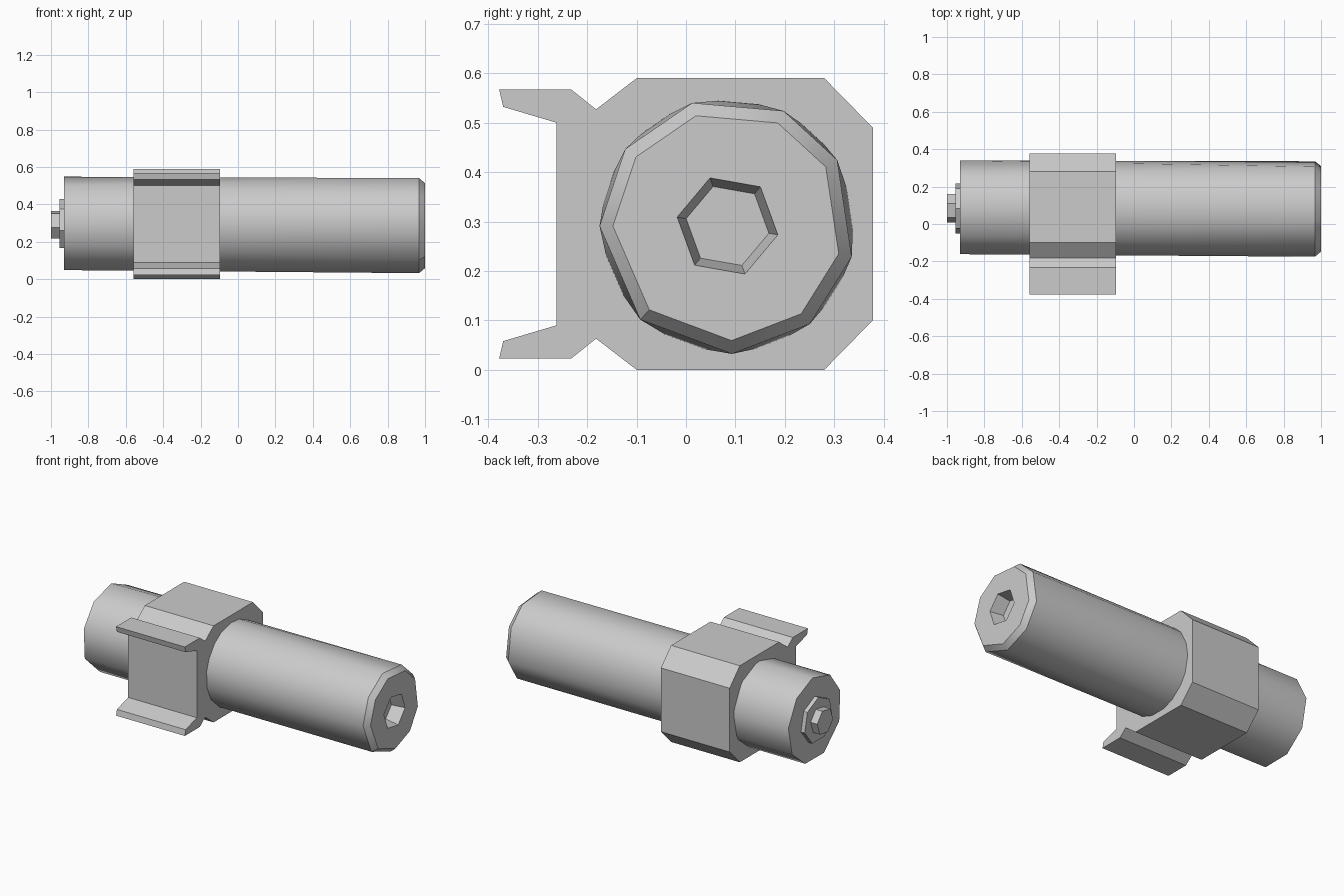
import bpy, bmesh, math

if "Cube" in bpy.data.objects:
    bpy.data.objects.remove(bpy.data.objects["Cube"])

CY, CZ = 0.084, 0.291      # barrel axis


def finish(name, bm, smooth=None):
    bmesh.ops.recalc_face_normals(bm, faces=bm.faces)
    me = bpy.data.meshes.new(name)
    bm.to_mesh(me)
    bm.free()
    ob = bpy.data.objects.new(name, me)
    bpy.context.collection.objects.link(ob)
    if smooth:
        shade(ob, smooth)
    return ob


def shade(ob, angle):
    bpy.ops.object.select_all(action='DESELECT')
    ob.select_set(True)
    bpy.context.view_layer.objects.active = ob
    bpy.ops.object.shade_smooth_by_angle(angle=math.radians(angle))


def ring(x, r, angles):
    return [(x, CY + r * math.cos(math.radians(a)), CZ + r * math.sin(math.radians(a)))
            for a in angles]


def regular(n, start):
    return [start + 360 * i / n for i in range(n)]


def hull(name, rings, smooth=None):
    bm = bmesh.new()
    for co in sum(rings, []):
        bm.verts.new(co)
    bmesh.ops.convex_hull(bm, input=bm.verts)
    bmesh.ops.dissolve_limit(bm, angle_limit=0.01, verts=bm.verts, edges=bm.edges)
    return finish(name, bm, smooth)


# Barrel: faceted ends offset from each other, bevelled at the right end
right = [106, 64, 31, -14, -50, -88, -133, 180, 143]
left = [85, 47, 8, -32, -69, -110, -156, 162, 125]
barrel = hull("barrel", [ring(-0.93, 0.258, left), ring(0.968, 0.259, right),
                         ring(1.0, 0.232, right)])

# Hexagonal socket in the right end
hexagon = regular(6, -10)
cutter = hull("socket_cutter", [ring(0.92, 0.085, hexagon), ring(1.05, 0.115, hexagon)])
cutter.hide_render = True
mod = barrel.modifiers.new("socket", 'BOOLEAN')
mod.operation = 'DIFFERENCE'
mod.solver = 'EXACT'
mod.object = cutter
shade(barrel, 35)
bpy.ops.object.modifier_apply(modifier=mod.name)
bpy.data.objects.remove(cutter)
shade(barrel, 35)

# Button and nub on the left end
hull("end_button", [ring(-0.955, 0.137, regular(7, 90)), ring(-0.92, 0.137, regular(7, 90))])
hull("end_nub", [ring(-1.0, 0.078, regular(6, 10)), ring(-0.94, 0.078, regular(6, 10))])

# Mounting clamp: half profile (y, z) mirrored about mid height, extruded in x
MID = 0.295
half = [(0.378, 0.49), (0.28, 0.59), (-0.10, 0.59), (-0.182, 0.527), (-0.232, 0.567),
        (-0.378, 0.567), (-0.370, 0.532), (-0.262, 0.50)]
profile = half + [(y, 2 * MID - z) for y, z in reversed(half)]
bm = bmesh.new()
face = bm.faces.new([bm.verts.new((-0.56, y, z)) for y, z in profile])
ext = bmesh.ops.extrude_face_region(bm, geom=[face])
verts = [g for g in ext["geom"] if isinstance(g, bmesh.types.BMVert)]
bmesh.ops.translate(bm, verts=verts, vec=(0.465, 0, 0))
finish("mounting_clamp", bm)
